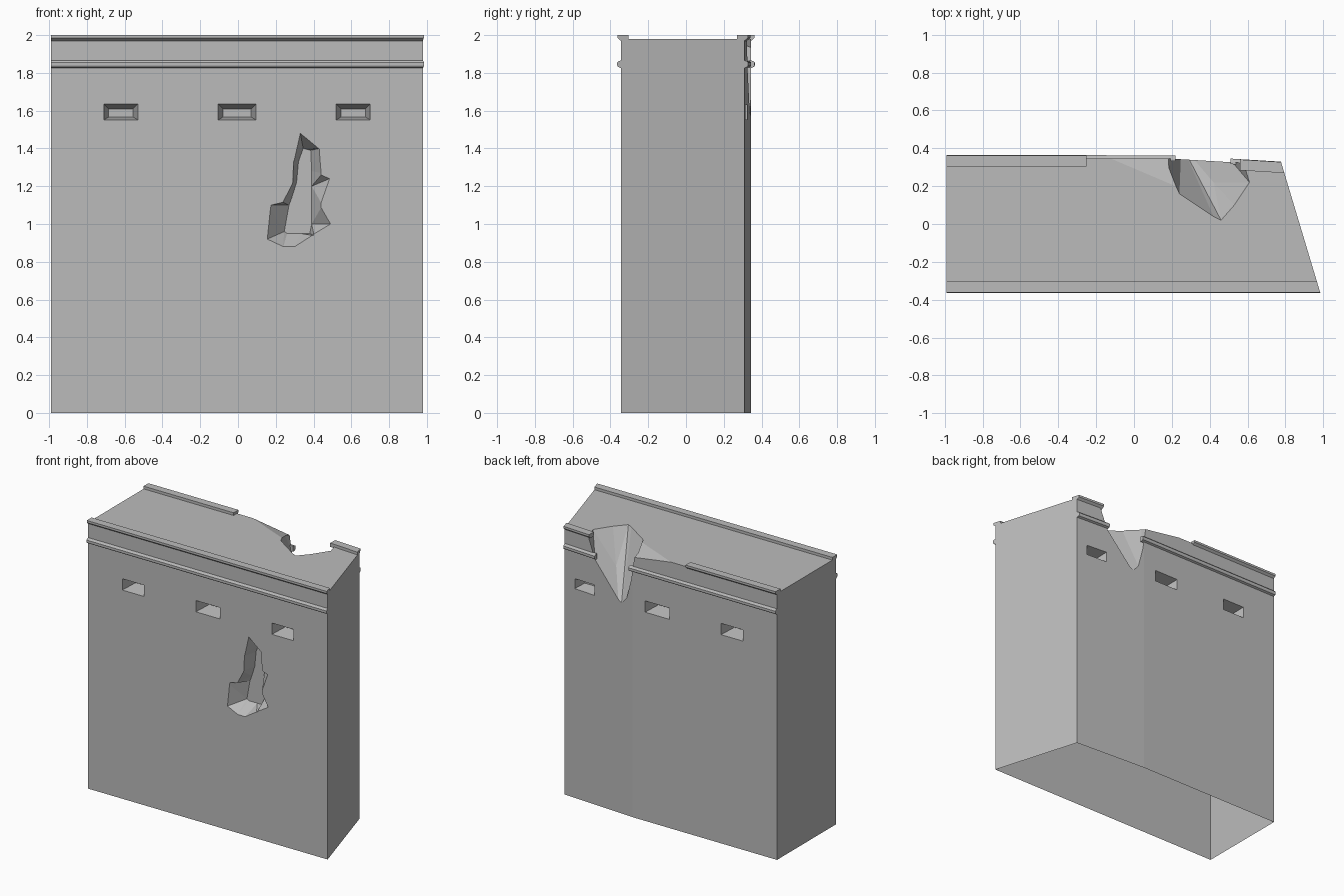
import bpy, bmesh
from mathutils import Vector

if "Cube" in bpy.data.objects:
    bpy.data.objects.remove(bpy.data.objects["Cube"], do_unlink=True)

stone = bpy.data.materials.new("grey_stone")
stone.use_nodes = True
GREY = (0.5, 0.5, 0.5, 1)
stone.diffuse_color = GREY
stone.node_tree.nodes["Principled BSDF"].inputs["Base Color"].default_value = GREY

LEFT, ROOF, FACE = -0.99, 1.98, 0.345


def end_x(y):
    """Slanted end of the wall."""
    return 0.875 - 0.3 * y


def bend(x):
    """Slight inward bend of the rear face."""
    return -0.06 * max(0, x - 0.2)


def finish(name, bm):
    bmesh.ops.recalc_face_normals(bm, faces=bm.faces)
    mesh = bpy.data.meshes.new(name)
    bm.to_mesh(mesh)
    bm.free()
    mesh.materials.append(stone)
    obj = bpy.data.objects.new(name, mesh)
    bpy.context.collection.objects.link(obj)
    return obj


def loft(name, first, second):
    """Solid between two matching rings of points."""
    bm = bmesh.new()
    a = [bm.verts.new(p) for p in first]
    b = [bm.verts.new(p) for p in second]
    n = len(a)
    for i in range(n):
        j = (i + 1) % n
        bm.faces.new((a[i], a[j], b[j], b[i]))
    bm.faces.new(a[::-1])
    bm.faces.new(b)
    bmesh.ops.triangulate(bm, faces=[f for f in bm.faces if len(f.verts) == 4])
    return finish(name, bm)


def hull(name, points):
    bm = bmesh.new()
    for p in points:
        bm.verts.new(p)
    res = bmesh.ops.convex_hull(bm, input=bm.verts)
    junk = {g for g in res["geom_interior"] if isinstance(g, bmesh.types.BMVert)}
    bmesh.ops.delete(bm, geom=list(junk), context='VERTS')
    return finish(name, bm)


def recess(name, outer, inner, side, depth):
    """Tapered cutter pushed into the front (-1) or rear (1) face."""
    rings = []
    for t in (-0.15, 1):
        rings.append([(o[0] + (i[0] - o[0]) * t, side * (FACE - depth * t),
                       o[1] + (i[1] - o[1]) * t) for o, i in zip(outer, inner)])
    return loft(name, *rings)


def rect(x, z, w, h):
    return [(x - w, z - h), (x + w, z - h), (x + w, z + h), (x - w, z + h)]


# Main wall block
plan = [(LEFT, -FACE), (end_x(-FACE), -FACE), (end_x(0.31), 0.31),
        (0.2, FACE), (LEFT, FACE)]
wall = loft("wall", [(x, y, 0) for x, y in plan], [(x, y, ROOF) for x, y in plan])

# Firing slits on both faces
cutters = []
for side in (-1, 1):
    for x, w in ((-0.62, 0.09), (-0.005, 0.1), (0.61, 0.09)):
        cutters.append(recess("slit_cutter", rect(x, 1.593, w, 0.042),
                              rect(x, 1.588, w - 0.025, 0.022), side, 0.12))

# Jagged hole in the front
outer = [(.33, 1.48), (.43, 1.40), (.44, 1.27), (.485, 1.24), (.44, 1.1),
         (.49, 1.0), (.40, .94), (.30, .88), (.24, .88), (.155, .92),
         (.175, 1.1), (.24, 1.12), (.29, 1.22), (.295, 1.33)]
inner = [(.345, 1.40), (.385, 1.39), (.39, 1.28), (.39, 1.2), (.39, 1.1),
         (.39, 1.0), (.38, .95), (.33, .95), (.26, .95), (.245, .96),
         (.27, 1.1), (.285, 1.14), (.31, 1.22), (.32, 1.33)]
cutters.append(recess("hole_cutter", outer, inner, -1, 0.1))

# Crater broken out of the rear roof edge, and the sagging edge beside it
rim = [(.17, .42), (.18, .29), (.24, .16), (.42, .04), (.46, .02),
       (.53, .1), (.61, .22), (.57, .33), (.55, .42)]
crater = [(x, y, z) for x, y in rim for z in (ROOF, 2.1)]
crater += [(.25, .42, 1.46), (.44, .42, 1.68), (.42, .22, 1.76), (.25, .3, 1.72)]
cutters.append(hull("crater_cutter", crater))
sag = [(-.25, .4, ROOF), (.22, .4, 1.91), (.22, .2, ROOF)]
cutters.append(hull("sag_cutter", sag + [(x, y, 2.1) for x, y, z in sag]))

# Cut the recesses
bpy.context.view_layer.objects.active = wall
for cutter in cutters:
    cutter.hide_render = True
    mod = wall.modifiers.new("cut", 'BOOLEAN')
    mod.operation = 'DIFFERENCE'
    mod.solver = 'EXACT'
    mod.object = cutter
    bpy.ops.object.modifier_apply(modifier=mod.name)
    bpy.data.objects.remove(cutter, do_unlink=True)

# Open underside
bm = bmesh.new()
bm.from_mesh(wall.data)
under = [f for f in bm.faces if f.calc_center_median().z < 0.001]
bmesh.ops.delete(bm, geom=under, context='FACES_ONLY')
bm.to_mesh(wall.data)
bm.free()

# Roof lips and string courses, profiles as (distance out, height)
lip = [(.335, 1.965), (.345, 1.97), (.362, 1.984), (.362, 2), (.305, 2), (.305, 1.972)]
course = [(.335, 1.825), (.345, 1.825), (.36, 1.832), (.364, 1.84),
          (.364, 1.855), (.358, 1.862), (.345, 1.866), (.335, 1.866)]


def moulding(name, profile, side, start, stop=None):
    rings = [[], []]
    for d, z in profile:
        for ring, x in zip(rings, (start, stop)):
            px = x
            if px is None:
                px = end_x(side * d + (bend(0.78) if side > 0 else 0))
            y = side * d + (bend(px) if side > 0 else 0)
            ring.append((px, y, z))
    return loft(name, *rings)


moulding("front_lip", lip, -1, LEFT)
moulding("front_course", course, -1, LEFT)
moulding("rear_lip_long", lip, 1, LEFT, -0.25)
moulding("rear_lip_short", lip, 1, 0.56)
moulding("rear_course_long", course, 1, LEFT, 0.22)
moulding("rear_course_short", course, 1, 0.51)
